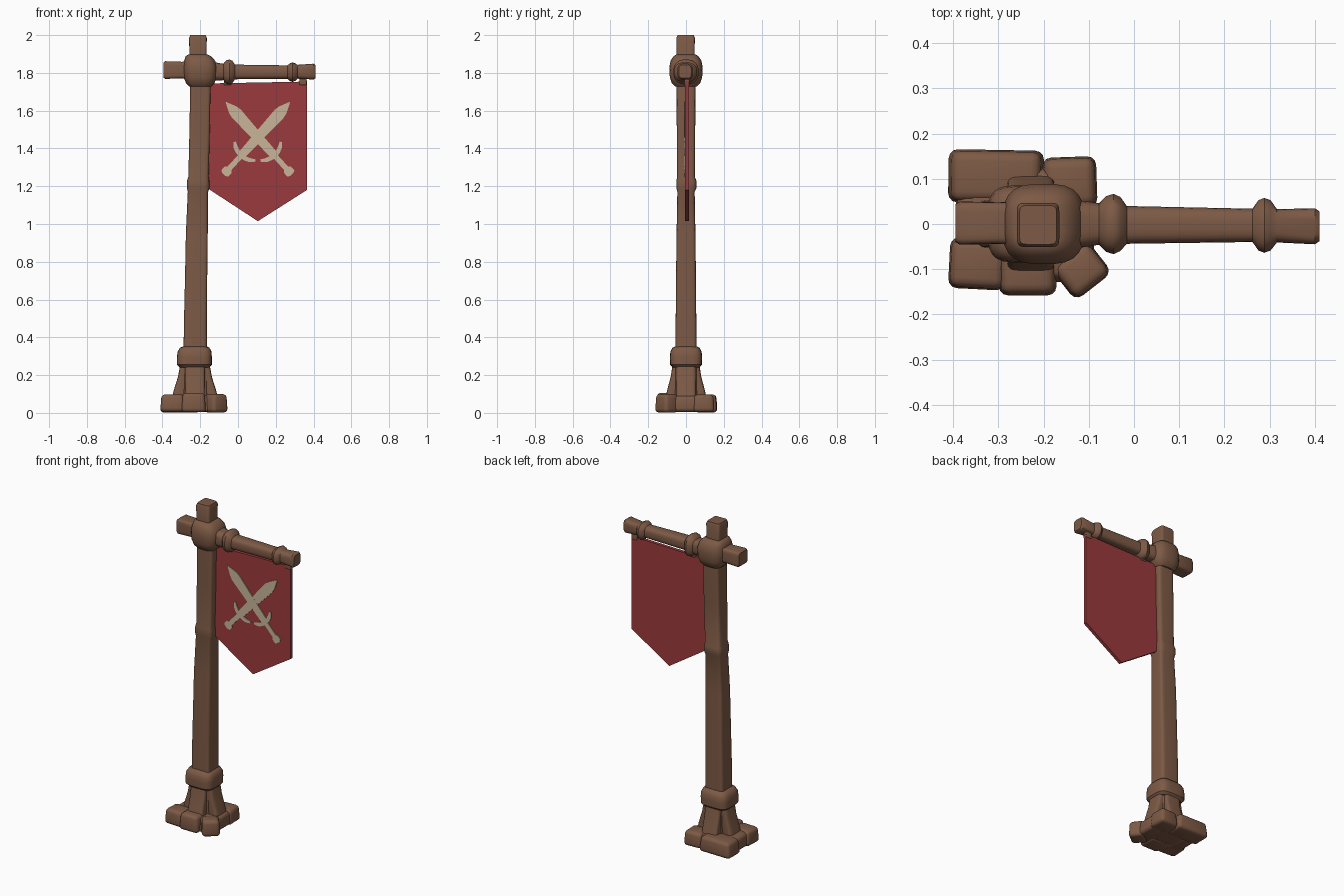
import bpy, bmesh, math
from mathutils import Vector, Matrix


def material(name, rgb):
    m = bpy.data.materials.new(name)
    m.diffuse_color = (*rgb, 1)
    return m


WOOD = material("brown wood", (0.205, 0.102, 0.060))
RED = material("red cloth", (0.33, 0.042, 0.045))
CREAM = material("cream paint", (0.58, 0.46, 0.32))


def finish(name, bm, mat, smooth=True):
    bmesh.ops.recalc_face_normals(bm, faces=bm.faces)
    me = bpy.data.meshes.new(name)
    bm.to_mesh(me)
    bm.free()
    me.materials.append(mat)
    ob = bpy.data.objects.new(name, me)
    bpy.context.collection.objects.link(ob)
    if smooth:
        bpy.ops.object.select_all(action='DESELECT')
        bpy.context.view_layer.objects.active = ob
        ob.select_set(True)
        bpy.ops.object.shade_smooth_by_angle(angle=math.radians(40))
    return ob


def loft(name, sections, axis='Z', sides=24):
    """Skin superellipse sections: (pos, centre a, centre b, half a, half b, squareness)."""
    bm = bmesh.new()
    rings = []
    for pos, ca, cb, ha, hb, n in sections:
        ring = []
        for i in range(sides):
            t = 2 * math.pi * (i + 0.5) / sides
            c, s = math.cos(t), math.sin(t)
            a = ca + ha * math.copysign(abs(c) ** (2 / n), c)
            b = cb + hb * math.copysign(abs(s) ** (2 / n), s)
            ring.append(bm.verts.new((a, b, pos) if axis == 'Z' else (pos, a, b)))
        rings.append(ring)
    for r0, r1 in zip(rings, rings[1:]):
        for i in range(sides):
            j = (i + 1) % sides
            bm.faces.new((r0[i], r0[j], r1[j], r1[i]))
    bm.faces.new(rings[0])
    bm.faces.new(rings[-1])
    return finish(name, bm, WOOD)


def block(name, centre, size, turn=0, taper=0.9, bevel=0.02):
    """Worn wooden block: box narrowed at the top, with rounded edges."""
    bm = bmesh.new()
    bmesh.ops.create_cube(bm, size=1)
    for v in bm.verts:
        k = taper if v.co.z > 0 else 1
        v.co = Vector((v.co.x * size[0] * k, v.co.y * size[1] * k, v.co.z * size[2]))
    bmesh.ops.bevel(bm, geom=bm.edges[:], offset=bevel, segments=3,
                    profile=0.5, affect='EDGES')
    bm.transform(Matrix.Translation(centre) @ Matrix.Rotation(math.radians(turn), 4, 'Z'))
    return finish(name, bm, WOOD)


def plate(name, points, y0, y1, mat):
    """Flat outline in x, z given thickness from y0 to y1."""
    bm = bmesh.new()
    f = bm.faces.new([bm.verts.new((x, y0, z)) for x, z in points])
    ext = bmesh.ops.extrude_face_region(bm, geom=[f])
    for v in ext['geom']:
        if isinstance(v, bmesh.types.BMVert):
            v.co.y = y1
    return finish(name, bm, mat, smooth=False)


# Post: slightly crooked squared timber with a knot halfway
loft("post", [
    (0.05, -0.225, 0, 0.065, 0.06, 6), (0.45, -0.226, 0, 0.061, 0.055, 7),
    (0.70, -0.222, 0, 0.059, 0.053, 7), (0.95, -0.218, 0, 0.058, 0.050, 7),
    (1.17, -0.212, 0, 0.054, 0.046, 6), (1.19, -0.211, 0.002, 0.060, 0.053, 5),
    (1.23, -0.211, 0.002, 0.059, 0.053, 5), (1.25, -0.209, 0, 0.054, 0.047, 6),
    (1.50, -0.203, 0, 0.054, 0.049, 7), (1.75, -0.199, 0, 0.054, 0.050, 7),
    (1.88, -0.212, -0.002, 0.045, 0.047, 8), (1.985, -0.212, -0.002, 0.047, 0.049, 8),
    (2.0, -0.212, -0.002, 0.041, 0.043, 8)])

# Rope-like collar at the foot of the post
loft("lower_collar", [
    (0.24, -0.230, 0, 0.078, 0.070, 4), (0.255, -0.231, 0, 0.093, 0.084, 4),
    (0.295, -0.231, 0, 0.093, 0.086, 4), (0.325, -0.230, 0, 0.090, 0.083, 4),
    (0.345, -0.229, 0, 0.078, 0.072, 4), (0.352, -0.228, 0, 0.062, 0.057, 4)])

# Joint lump where the bar crosses the post
loft("joint", [
    (1.728, -0.200, 0, 0.058, 0.058, 3.5), (1.745, -0.200, 0, 0.075, 0.075, 3.2),
    (1.775, -0.200, 0, 0.088, 0.086, 3), (1.83, -0.200, 0, 0.091, 0.089, 3),
    (1.865, -0.203, 0, 0.082, 0.082, 3), (1.888, -0.210, 0, 0.068, 0.066, 3.2),
    (1.898, -0.212, 0, 0.050, 0.050, 4)])

# Crossbar: squared stub on the left, round rail with two rings on the right
loft("crossbar", [
    (-0.395, 0.002, 1.815, 0.042, 0.040, 6), (-0.385, 0.002, 1.815, 0.048, 0.047, 6),
    (-0.30, 0.002, 1.815, 0.046, 0.044, 6), (-0.15, 0, 1.81, 0.055, 0.052, 4),
    (-0.10, 0, 1.806, 0.050, 0.046, 3), (-0.077, 0, 1.805, 0.046, 0.044, 3),
    (-0.062, 0, 1.805, 0.062, 0.062, 2.5), (-0.045, 0, 1.805, 0.067, 0.066, 2.5),
    (-0.030, 0, 1.805, 0.060, 0.060, 2.5), (-0.016, -0.002, 1.805, 0.042, 0.039, 3),
    (0.262, -0.003, 1.804, 0.037, 0.036, 3), (0.275, -0.003, 1.804, 0.056, 0.047, 2.5),
    (0.288, -0.003, 1.804, 0.061, 0.052, 2.5), (0.302, -0.003, 1.804, 0.056, 0.047, 2.5),
    (0.316, -0.004, 1.806, 0.037, 0.037, 3), (0.400, -0.005, 1.807, 0.040, 0.042, 4),
    (0.410, -0.005, 1.807, 0.033, 0.035, 4)], axis='X')

# Leaning braces around the foot, one on each face
for label, dx, dy in (("left", -1, 0), ("right", 1, 0), ("front", 0, -1), ("back", 0, 1)):
    w = 0.052
    loft(label + "_brace", [
        (z, -0.228 + dx * d, dy * d * 0.85, 0.032 if dx else w, 0.032 if dy else w, 5)
        for z, d in ((0.07, 0.092), (0.12, 0.080), (0.19, 0.058), (0.26, 0.045))])

# Base: central slab ringed by worn blocks
block("base_slab", (-0.235, 0, 0.05), (0.29, 0.26, 0.085), bevel=0.015)
for label, x, y, z, sx, sy, sz, turn in (
        ("back_left", -0.305, 0.105, 0.050, 0.215, 0.12, 0.095, -1),
        ("back_right", -0.142, 0.092, 0.051, 0.122, 0.115, 0.092, 2),
        ("left", -0.350, 0.0, 0.048, 0.09, 0.16, 0.085, 0),
        ("front_left", -0.345, -0.088, 0.052, 0.130, 0.115, 0.092, -3),
        ("front_middle", -0.235, -0.098, 0.055, 0.130, 0.122, 0.102, 0),
        ("front_right", -0.117, -0.102, 0.051, 0.105, 0.095, 0.098, 38),
        ("right", -0.130, 0.0, 0.048, 0.085, 0.15, 0.085, 0)):
    block(label + "_foot_block", (x, y, z), (sx, sy, sz), turn)

# Pointed banner and the tabs it hangs from
plate("banner", [(-0.155, 1.744), (0.365, 1.754), (0.365, 1.18), (0.105, 1.015),
                 (-0.155, 1.185)], -0.004, 0.016, RED)
for label, x in (("left", -0.055), ("right", 0.345)):
    block(label + "_banner_tab", (x, 0.005, 1.76), (0.04, 0.03, 0.05), bevel=0.006)

# Crossed swords: half outlines along the blade, mirrored across it
SWORD = [(0, 0.012), (0.008, 0.025), (0.034, 0.025), (0.046, 0.014), (0.125, 0.014),
         (0.128, 0.030), (0.138, 0.055), (0.162, 0.077), (0.172, 0.070), (0.160, 0.048),
         (0.150, 0.022), (0.30, 0.027), (0.435, 0.032), (0.465, 0.026), (0.522, 0.0)]
outline = SWORD + [(u, -v) for u, v in SWORD[-2::-1]]
axis = Vector((0.350, 0.384)).normalized()
for label, flip, front in (("left", 1, -0.0090), ("right", -1, -0.0095)):
    pts = [(0.105 + flip * (-0.180 + u * axis.x - v * axis.y),
            1.262 + u * axis.y + v * axis.x) for u, v in outline]
    plate(label + "_sword", pts, front, -0.003, CREAM)
